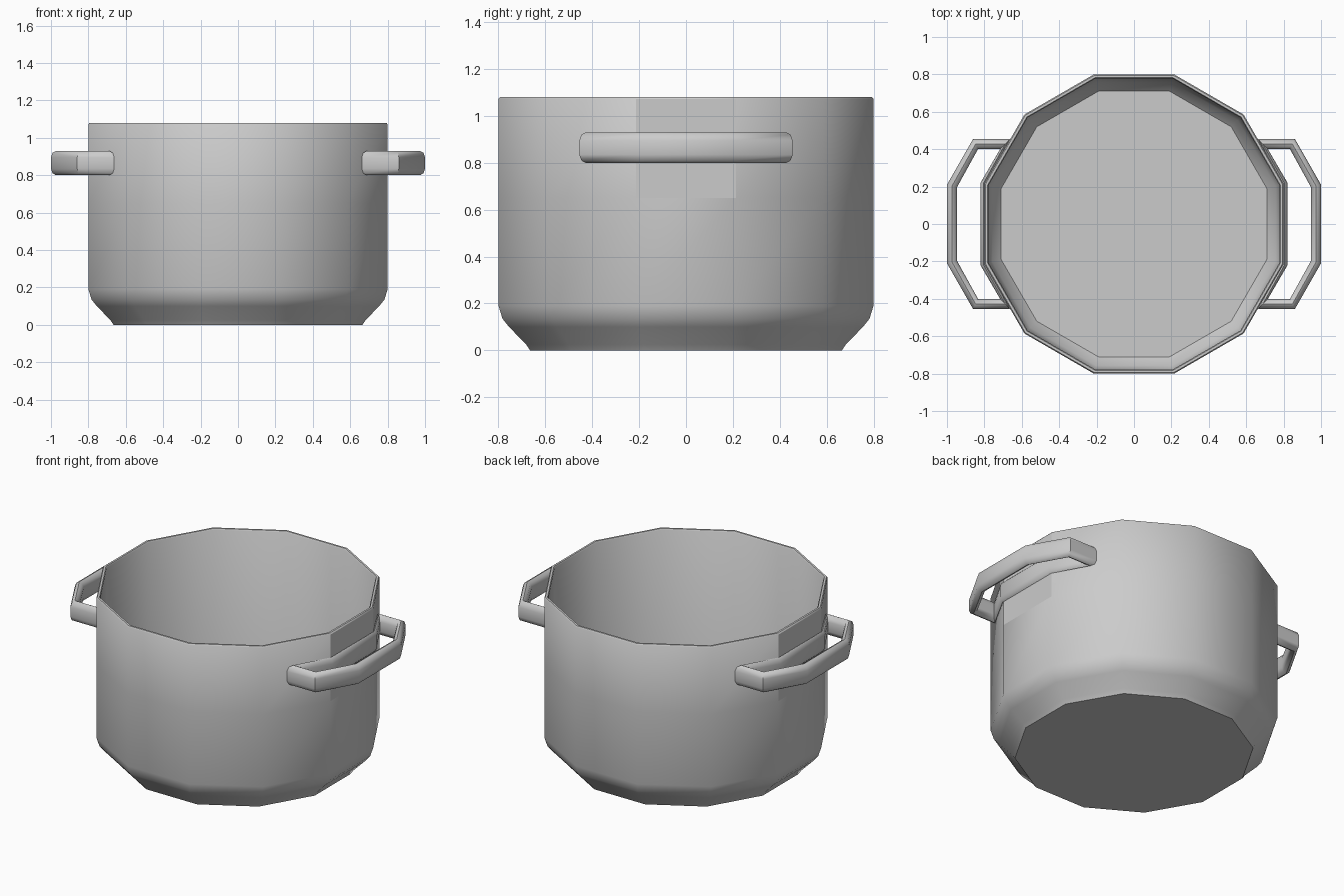
import bpy, bmesh, math

if "Cube" in bpy.data.objects:
    bpy.data.objects.remove(bpy.data.objects["Cube"])

def make_object(name, bm, angle):
    bmesh.ops.recalc_face_normals(bm, faces=bm.faces)
    me = bpy.data.meshes.new(name)
    bm.to_mesh(me)
    bm.free()
    ob = bpy.data.objects.new(name, me)
    bpy.context.collection.objects.link(ob)
    bpy.ops.object.select_all(action='DESELECT')
    ob.select_set(True)
    bpy.context.view_layer.objects.active = ob
    bpy.ops.object.shade_smooth_by_angle(angle=math.radians(angle))
    return ob

def bridge(bm, a, b):
    n = len(a)
    for i in range(n):
        j = (i + 1) % n
        bm.faces.new((a[i], a[j], b[j], b[i]))

# Pot: twelve-sided shell, profile given as (distance to flat side, height)
SIDES = 12
profile = [(.665, 0), (.682, .025), (.755, .1), (.783, .135), (.8, .19),
           (.8, .65), (.8, 1.072), (.794, 1.08), (.782, 1.08), (.777, 1.072),
           (.777, .2), (.757, .14), (.71, .085)]
bm = bmesh.new()
rings = []
for d, z in profile:
    r = d / math.cos(math.pi / SIDES)
    rings.append([bm.verts.new((r * math.cos(math.tau * (i + .5) / SIDES),
                                r * math.sin(math.tau * (i + .5) / SIDES), z))
                  for i in range(SIDES)])
for a, b in zip(rings, rings[1:]):
    bridge(bm, a, b)
bm.faces.new(rings[0])
bm.faces.new(rings[-1])
pot = make_object("pot_body", bm, 40)

# Flat-lit panels behind the handles
for p in pot.data.polygons:
    if abs(p.normal.x) > .99 and abs(p.center.x) > .79 and .65 < p.center.z < 1.07:
        p.use_smooth = False

# Handles: closed rings, each with a grip and a thin strip along the wall
half = [((1, .21), (.946, .197)), ((.86, .455), (.833, .402)),
        ((.662, .455), (.715, .402)), ((.79, .214), (.82, .222))]
stations = half + [((a, -b), (c, -d)) for (a, b), (c, d) in reversed(half)]
section = [(0, .835), (0, .895), (.16, .92), (.5, .93), (.84, .92),
           (1, .895), (1, .835), (.84, .81), (.5, .8), (.16, .81)]
for name, s in (("right_handle", 1), ("left_handle", -1)):
    bm = bmesh.new()
    rings = [[bm.verts.new((s * (o[0] + (i[0] - o[0]) * t),
                            o[1] + (i[1] - o[1]) * t, z)) for t, z in section]
             for o, i in stations]
    for k in range(len(rings)):
        bridge(bm, rings[k], rings[(k + 1) % len(rings)])
    make_object(name, bm, 50)
